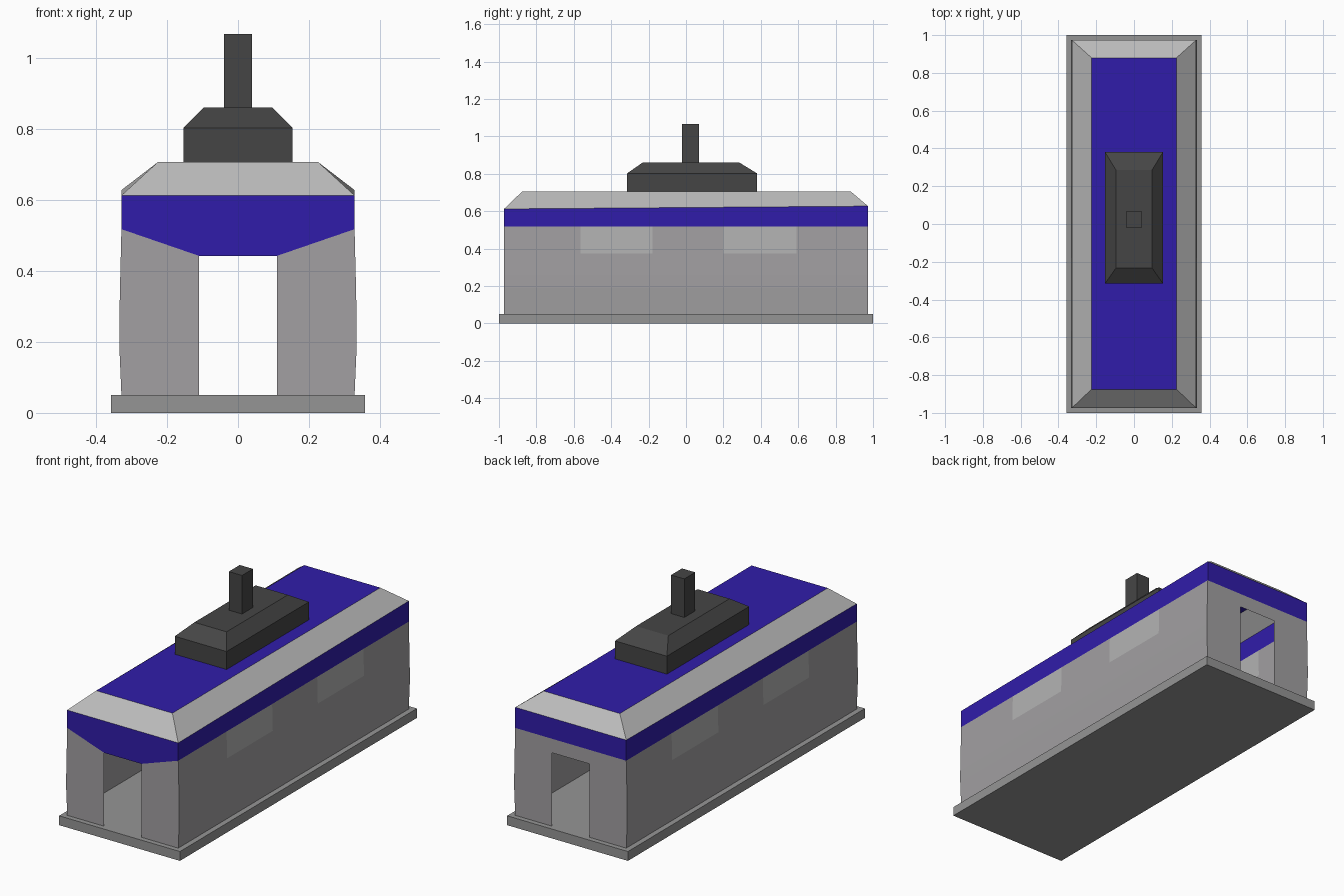
import bpy
from mathutils import Vector

if "Cube" in bpy.data.objects:
    bpy.data.objects.remove(bpy.data.objects["Cube"])


def material(name, rgb):
    m = bpy.data.materials.new(name)
    m.diffuse_color = (*rgb, 1)
    m.use_nodes = True
    m.node_tree.nodes["Principled BSDF"].inputs["Base Color"].default_value = m.diffuse_color
    return m


GREY = material("wall_grey", (0.36, 0.35, 0.36))
STONE = material("base_grey", (0.3, 0.3, 0.3))
PALE = material("roof_grey", (0.5, 0.5, 0.5))
GLASS = material("window_grey", (0.45, 0.45, 0.45))
DARK = material("dark_grey", (0.06, 0.06, 0.06))
BLUE = material("blue", (0.03, 0.012, 0.4))


def sheet(name, polys, mat, center=(0, 0, 0.4)):
    """Flat polygons, each turned to face away from the given centre."""
    verts, faces, index = [], [], {}
    for poly in polys:
        pts = [Vector(p) for p in poly]
        n = Vector()
        for a, b in zip(pts, pts[1:] + pts[:1]):
            n += a.cross(b)
        mid = sum(pts, Vector()) / len(pts)
        if n.dot(mid - Vector(center)) < 0:
            pts.reverse()
        face = []
        for p in pts:
            key = tuple(round(c, 5) for c in p)
            if key not in index:
                index[key] = len(verts)
                verts.append(key)
            face.append(index[key])
        faces.append(face)
    mesh = bpy.data.meshes.new(name)
    mesh.from_pydata(verts, [], faces)
    mesh.materials.append(mat)
    obj = bpy.data.objects.new(name, mesh)
    bpy.context.collection.objects.link(obj)
    return obj


def rect(x, y0, y1, z0, z1=None):
    """Level rectangle; z1 is the height of its back edge."""
    z1 = z0 if z1 is None else z1
    return [(-x, y0, z0), (x, y0, z0), (x, y1, z1), (-x, y1, z1)]


def ring(a, b):
    """Quads joining two four-cornered loops."""
    return [[a[i], a[(i + 1) % 4], b[(i + 1) % 4], b[i]] for i in range(4)]


def stack(name, loops, mat):
    """Closed solid from stacked rectangles."""
    polys = [loops[0], loops[-1]]
    for a, b in zip(loops, loops[1:]):
        polys += ring(a, b)
    mid = [(loops[0][0][k] + loops[-1][2][k]) / 2 for k in range(3)]
    return sheet(name, polys, mat, mid)


W, L, DOOR, DOOR_TOP = 0.328, 0.973, 0.11, 0.442
BAND, RIM_F, RIM_B = 0.517, 0.612, 0.627

# Base plate
stack("base_plate", [rect(0.357, -1, 1, 0), rect(0.357, -1, 1, 0.05)], STONE)

# Bulging side walls, with windows filling cells under the band
profile = [(W, 0.05), (0.334, 0.19), (0.334, 0.26), (0.3315, 0.375), (W, BAND)]
ys = [-L, -0.565, -0.18, 0.2, 0.59, L]
for side, s in (("left", -1), ("right", 1)):
    wall, glass = [], []
    for i, (y0, y1) in enumerate(zip(ys, ys[1:])):
        for j, ((xa, za), (xb, zb)) in enumerate(zip(profile, profile[1:])):
            quad = [(s * xa, y0, za), (s * xa, y1, za),
                    (s * xb, y1, zb), (s * xb, y0, zb)]
            (glass if j == 3 and i in (1, 3) else wall).append(quad)
    sheet(side + "_wall", wall, GREY)
    sheet(side + "_windows", glass, GLASS)
    sheet(side + "_band", [[(s * W, -L, BAND), (s * W, L, BAND),
                            (s * W, L, RIM_B), (s * W, -L, RIM_F)]], BLUE)

# End walls: door jambs on each side of the opening
for end, y in (("front", -L), ("back", L)):
    jambs = [[(s * DOOR, y, 0.05)] + [(s * x, y, z) for x, z in profile]
             + [(s * DOOR, y, DOOR_TOP)] for s in (-1, 1)]
    sheet(end + "_jambs", jambs, GREY)

# Front band drops down to the door; the back has a grey lintel
drop = [(-W, BAND), (-DOOR, DOOR_TOP), (DOOR, DOOR_TOP), (W, BAND)]
sheet("front_band", [[(x, -L, z) for x, z in drop + [(W, RIM_F), (-W, RIM_F)]]], BLUE)
sheet("back_lintel", [[(x, L, z) for x, z in drop]], GREY)
sheet("back_band", [[(-W, L, BAND), (W, L, BAND), (W, L, RIM_B), (-W, L, RIM_B)]], BLUE)

# Sloped roof edge and flat blue top
top = rect(0.225, -0.875, 0.88, 0.706)
sheet("roof_slopes", ring(rect(W, -L, L, RIM_F, RIM_B), top), PALE)
sheet("roof_top", [top], BLUE)

# Raised roof box and chimney
stack("roof_box", [rect(0.153, -0.315, 0.38, 0.706), rect(0.153, -0.315, 0.38, 0.802),
                   rect(0.095, -0.232, 0.285, 0.86)], DARK)
stack("chimney", [rect(0.039, -0.022, 0.07, 0.855), rect(0.039, -0.022, 0.07, 1.066)], DARK)
